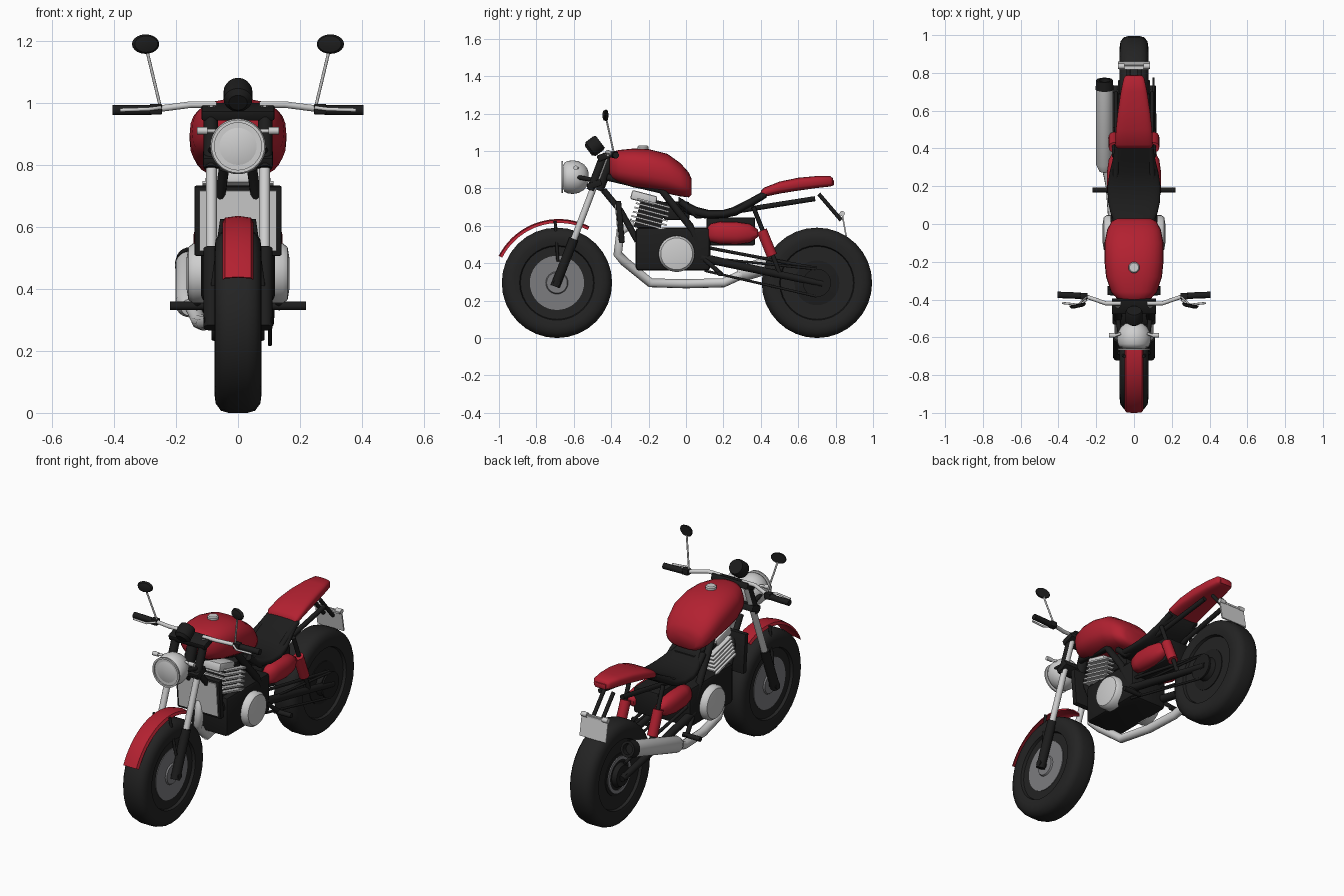
import bpy, bmesh, math
from mathutils import Vector, Matrix

if "Cube" in bpy.data.objects:
    bpy.data.objects.remove(bpy.data.objects["Cube"])


def mat(name, r, g, b):
    m = bpy.data.materials.new(name)
    m.diffuse_color = (r, g, b, 1)
    m.use_nodes = True
    m.node_tree.nodes["Principled BSDF"].inputs["Base Color"].default_value = m.diffuse_color
    return m


RED = mat("red paint", 0.45, 0.015, 0.03)
BLACK = mat("black metal", 0.012, 0.012, 0.012)
RUBBER = mat("rubber", 0.017, 0.017, 0.017)
SILVER = mat("silver", 0.62, 0.62, 0.62)
GREY = mat("disc grey", 0.2, 0.2, 0.21)


def finish(name, me, m, angle=40):
    me.materials.clear()
    me.materials.append(m)
    for p in me.polygons:
        p.material_index = 0
    me.shade_smooth()
    me.set_sharp_from_angle(angle=math.radians(angle))
    ob = bpy.data.objects.new(name, me)
    bpy.context.collection.objects.link(ob)
    return ob


def from_bm(name, bm, m, angle=40):
    bmesh.ops.recalc_face_normals(bm, faces=bm.faces)
    me = bpy.data.meshes.new(name)
    bm.to_mesh(me)
    bm.free()
    return finish(name, me, m, angle)


def skin(name, rings, m, angle=40):
    """Bridge equal rings of points and cap both ends."""
    bm = bmesh.new()
    vs = [[bm.verts.new(p) for p in ring] for ring in rings]
    n = len(vs[0])
    for a, b in zip(vs, vs[1:]):
        for i in range(n):
            bm.faces.new((a[i], a[(i + 1) % n], b[(i + 1) % n], b[i]))
    bm.faces.new(vs[0])
    bm.faces.new(vs[-1])
    return from_bm(name, bm, m, angle)


def lathe(name, prof, origin, axis, m, n=28, angle=40):
    """prof: (distance along axis, radius)"""
    q = Vector(axis).normalized().to_track_quat('Z', 'Y')
    rings = [[Vector(origin) + q @ Vector((r * math.cos(2 * math.pi * i / n),
              r * math.sin(2 * math.pi * i / n), t)) for i in range(n)] for t, r in prof]
    return skin(name, rings, m, angle)


def rod(name, a, b, r, m, r2=None, n=14):
    d = Vector(b) - Vector(a)
    return lathe(name, [(0, r), (d.length, r2 or r)], a, d, m, n)


def pipe(name, pts, r, m):
    cu = bpy.data.curves.new(name, 'CURVE')
    cu.dimensions = '3D'
    cu.bevel_depth, cu.bevel_resolution, cu.use_fill_caps = r, 3, True
    sp = cu.splines.new('POLY')
    sp.points.add(len(pts) - 1)
    for p, c in zip(sp.points, pts):
        p.co = (*c, 1)
    ob = bpy.data.objects.new(name, cu)
    me = bpy.data.meshes.new_from_object(ob)
    bpy.data.objects.remove(ob)
    return finish(name, me, m, 60)


def box(name, c, size, m, tilt=0, bevel=0.0):
    bm = bmesh.new()
    bmesh.ops.create_cube(bm, size=1)
    bmesh.ops.scale(bm, vec=size, verts=bm.verts)
    if bevel:
        bmesh.ops.bevel(bm, geom=bm.edges[:], offset=bevel, segments=2, affect='EDGES', profile=0.5)
    bmesh.ops.transform(bm, matrix=Matrix.Translation(c) @ Matrix.Rotation(tilt, 4, 'X'), verts=bm.verts)
    return from_bm(name, bm, m, 30)


def loft(name, stations, m, power=0.7, n=28):
    """stations: (y, half width, z bottom, z top) with rounded sections"""
    def ring(y, w, zb, zt):
        out = []
        for i in range(n):
            c, s = math.cos(2 * math.pi * i / n), math.sin(2 * math.pi * i / n)
            out.append((w * math.copysign(abs(c) ** power, c), y,
                        (zb + zt) / 2 + (zt - zb) / 2 * math.copysign(abs(s) ** power, s)))
        return out
    return skin(name, [ring(*s) for s in stations], m, 60)


# wheels
TYRE = [(-.052, .15), (-.052, .195), (-.068, .2), (-.076, .235), (-.072, .265), (-.055, .288), (-.03, .295)]
for name, y in (("front", -.69), ("rear", .70)):
    o = (0, y, .295)
    lathe(name + "_tyre", TYRE + [(-t, r) for t, r in reversed(TYRE)], o, (1, 0, 0), RUBBER, 32)
    rod(name + "_axle", (-.11, y, .295), (.11, y, .295), .018, BLACK)
for s in (-1, 1):
    lathe("front_brake_disc", [(.045, .145), (.056, .145), (.056, .06), (.064, .055), (.064, .02)],
          (0, -.69, .295), (s, 0, 0), GREY, 40)
    lathe("rear_hub", [(.045, .12), (.056, .12), (.06, .07), (.085, .06), (.085, .02)],
          (0, .70, .295), (s, 0, 0), BLACK)
lathe("rear_brake_disc", [(.058, .105), (.064, .105), (.064, .085), (.058, .085)], (0, .70, .295), (-1, 0, 0), GREY, 40)
lathe("rear_sprocket", [(.098, .075), (.108, .075)], (0, .70, .295), (1, 0, 0), BLACK)

# front fender: thin curved strip
rings = []
for i in range(19):
    a = math.radians(153 - 90 * i / 18)
    sec = [(-.05, .34), (-.042, .355), (0, .361), (.042, .355), (.05, .34), (.04, .349), (0, .355), (-.04, .349)]
    rings.append([(x, -.68 + r * math.cos(a), .275 + r * math.sin(a)) for x, r in sec])
skin("front_fender", rings, RED)

# fork, clamps, bars and mirrors on both sides
for s in (-1, 1):
    x = .086 * s
    rod("fork_lower", (x, -.70, .275), (x, -.60, .53), .026, BLACK)
    rod("fork_tube", (x, -.61, .50), (x, -.425, .985), .018, SILVER)
    rod("fork_cover", (x * 1.02, -.51, .79), (x * 1.02, -.445, .96), .023, BLACK)
    rod("fender_stay", (.05 * s, -.70, .625), (.08 * s, -.685, .41), .008, BLACK)
    pipe("handlebar", [(.07 * s, -.42, .995), (.15 * s, -.42, .995), (.25 * s, -.385, .982), (.30 * s, -.38, .976)], .011, SILVER)
    rod("grip", (.28 * s, -.38, .977), (.405 * s, -.375, .977), .017, BLACK)
    box("switch_block", (.265 * s, -.382, .98), (.04, .035, .035), BLACK, 0, .005)
    pipe("lever", [(.25 * s, -.40, .985), (.29 * s, -.428, .98), (.38 * s, -.418, .977)], .006, SILVER)
    rod("mirror_stem", (.25 * s, -.385, .985), (.293 * s, -.425, .165 + 1), .005, SILVER)
    mir = lathe("mirror", [(-.01, .02), (-.006, .038), (.006, .045), (.01, .042)], (0, 0, 0), (0, 1, 0), BLACK, 20)
    mir.scale = (1, 1, .7)
    mir.rotation_euler = (0, 0, -.2 * s)
    mir.location = (.297 * s, -.433, 1.19)
    rod("front_indicator", (.07 * s, -.58, .91), (.10 * s, -.59, .91), .007, SILVER)
    rod("front_indicator_lamp", (.098 * s, -.59, .91), (.133 * s, -.59, .91), .012, SILVER)
    rod("headlight_bracket", (.075 * s, -.58, .86), (.09 * s, -.47, .84), .012, BLACK)
box("upper_clamp", (0, -.435, .972), (.235, .08, .035), BLACK, .36, .006)
box("lower_clamp", (0, -.49, .82), (.225, .08, .035), BLACK, .36, .006)
rod("steering_head", (0, -.47, .79), (0, -.40, .97), .03, BLACK)

# headlight and gauge
lathe("headlight", [(-.075, .02), (-.068, .045), (-.05, .068), (-.02, .085), (.01, .09), (.04, .086),
                    (.055, .078), (.063, .06), (.067, .01)], (0, -.595, .86), (0, -1, 0), SILVER, 32, 60)
lathe("headlight_ring", [(0, .076), (0, .086), (.008, .086), (.008, .076), (0, .076)], (0, -.658, .86), (0, -1, 0), SILVER, 32)
lathe("gauge", [(-.04, .03), (-.025, .046), (.025, .046), (.04, .04)], (0, -.49, 1.025), (0, .8, .6), BLACK)

# tank, seat and tail
loft("fuel_tank", [(-.41, .055, .88, .975), (-.395, .09, .85, .995), (-.36, .122, .83, 1.005), (-.28, .148, .805, 1.013),
                   (-.2, .156, .79, 1.01), (-.1, .156, .772, .985), (-.03, .142, .757, .935),
                   (.015, .118, .752, .885), (.03, .085, .765, .85)], RED, .78)
lathe("fuel_cap", [(-.02, .03), (.012, .03), (.018, .024)], (0, -.23, 1.01), (0, 0, 1), SILVER, 20)
loft("seat", [(-.04, .07, .70, .755), (0, .10, .665, .73), (.06, .125, .645, .70), (.12, .138, .637, .685), (.2, .14, .64, .685),
              (.27, .13, .655, .705), (.34, .113, .695, .745), (.43, .097, .75, .795)], BLACK, .6)
loft("tail", [(.40, .09, .75, .785), (.42, .10, .755, .805), (.5, .096, .772, .836), (.6, .085, .788, .857), (.7, .07, .802, .866),
              (.77, .055, .81, .866), (.785, .045, .815, .855)], RED, .6)
box("tail_lamp", (0, .78, .83), (.07, .02, .03), RED, 0, .004)

# number plate and its carrier
for s in (-1, 1):
    rod("plate_arm", (.03 * s, .71, .77), (.03 * s, .83, .63), .011, BLACK)
    rod("rear_indicator", (.05 * s, .835, .665), (.085 * s, .835, .665), .014, SILVER)
box("plate", (0, .845, .607), (.17, .008, .125), SILVER, .18)
box("plate_shelf", (0, .83, .66), (.16, .025, .01), SILVER)

# engine
box("engine_case", (0, -.07, .475), (.24, .40, .23), BLACK, 0, .02)
for s in (-1, 1):
    lathe("engine_cover", [(.1, .097), (.145, .097), (.16, .085), (.166, .05)], (0, -.05, .45), (s, 0, 0), SILVER, 32)
TILT = -.26
up = Vector((0, math.sin(-TILT), math.cos(TILT)))
base = Vector((0, -.205, .60))
box("cylinder", base + up * .06, (.17, .14, .17), BLACK, TILT)
for i in range(6):
    box("cylinder_fin", base + up * (.005 + .024 * i), (.23, .20 - .004 * i, .009), SILVER, TILT)
box("cylinder_head", base + up * .155 + Vector((0, -.06, 0)), (.18, .14, .05), SILVER, TILT, .01)
box("carburettor", (0, -.05, .68), (.14, .14, .1), BLACK, 0, .015)
box("radiator", (0, -.352, .62), (.28, .03, .225), BLACK, .09, .004)
box("radiator_core", (0, -.366, .62), (.25, .012, .195), SILVER, .09)

# exhaust
pipe("exhaust_pipe", [(0, -.28, .62), (0, -.35, .57), (0, -.365, .45), (-.03, -.33, .41), (-.07, -.19, .295),
                      (-.11, 0, .29), (-.125, .2, .295), (-.15, .32, .35)], .025, SILVER)
mz = Vector((0, .49, .155))
m0 = Vector((-.156, .28, .34))
lathe("muffler", [(0, .028), (.04, .046), (.46, .046)], m0, mz, SILVER, 24)
lathe("muffler_tip", [(0, .048), (.05, .044), (.05, .03), (.02, .028)], m0 + mz.normalized() * .455, mz, BLACK, 24)

# frame, suspension and footrests on both sides
for s in (-1, 1):
    pipe("down_tube", [(.045 * s, -.44, .79), (.06 * s, -.35, .68), (.09 * s, -.26, .52)], .017, BLACK)
    pipe("top_frame", [(.03 * s, -.42, .86), (.08 * s, -.13, .79), (.105 * s, .02, .60), (.10 * s, .09, .45)], .02, BLACK)
    pipe("seat_rail", [(.09 * s, -.03, .73), (.10 * s, .06, .655), (.10 * s, .22, .665), (.085 * s, .42, .765)], .018, BLACK)
    rod("rear_strut", (.09 * s, .12, .655), (.07 * s, .69, .745), .014, BLACK)
    rod("swingarm", (.10 * s, .08, .43), (.098 * s, .73, .29), .024, BLACK, .018)
    rod("swingarm_brace", (.095 * s, .08, .49), (.095 * s, .70, .372), .009, BLACK)
    rod("shock_rod", (.105 * s, .36, .70), (.105 * s, .50, .35), .012, BLACK)
    rod("shock_spring", (.105 * s, .405, .575), (.105 * s, .46, .44), .029, RED)
    panel = loft("side_panel", [(.115, .02, .535, .59), (.13, .04, .515, .61), (.18, .052, .503, .622), (.27, .054, .50, .62),
                                (.34, .044, .51, .61), (.385, .02, .54, .58)], RED, .85)
    panel.location.x = .09 * s
    rod("footrest", (.11 * s, .18, .345), (.22 * s, .18, .345), .014, BLACK)
    rod("footrest_hanger", (.115 * s, .10, .42), (.135 * s, .19, .34), .012, BLACK)
box("battery_box", (0, .24, .57), (.16, .26, .15), BLACK, 0, .01)
rod("chain_lower", (.103, .10, .36), (.103, .70, .222), .007, BLACK)
rod("chain_upper", (.103, .10, .43), (.103, .70, .368), .007, BLACK)
